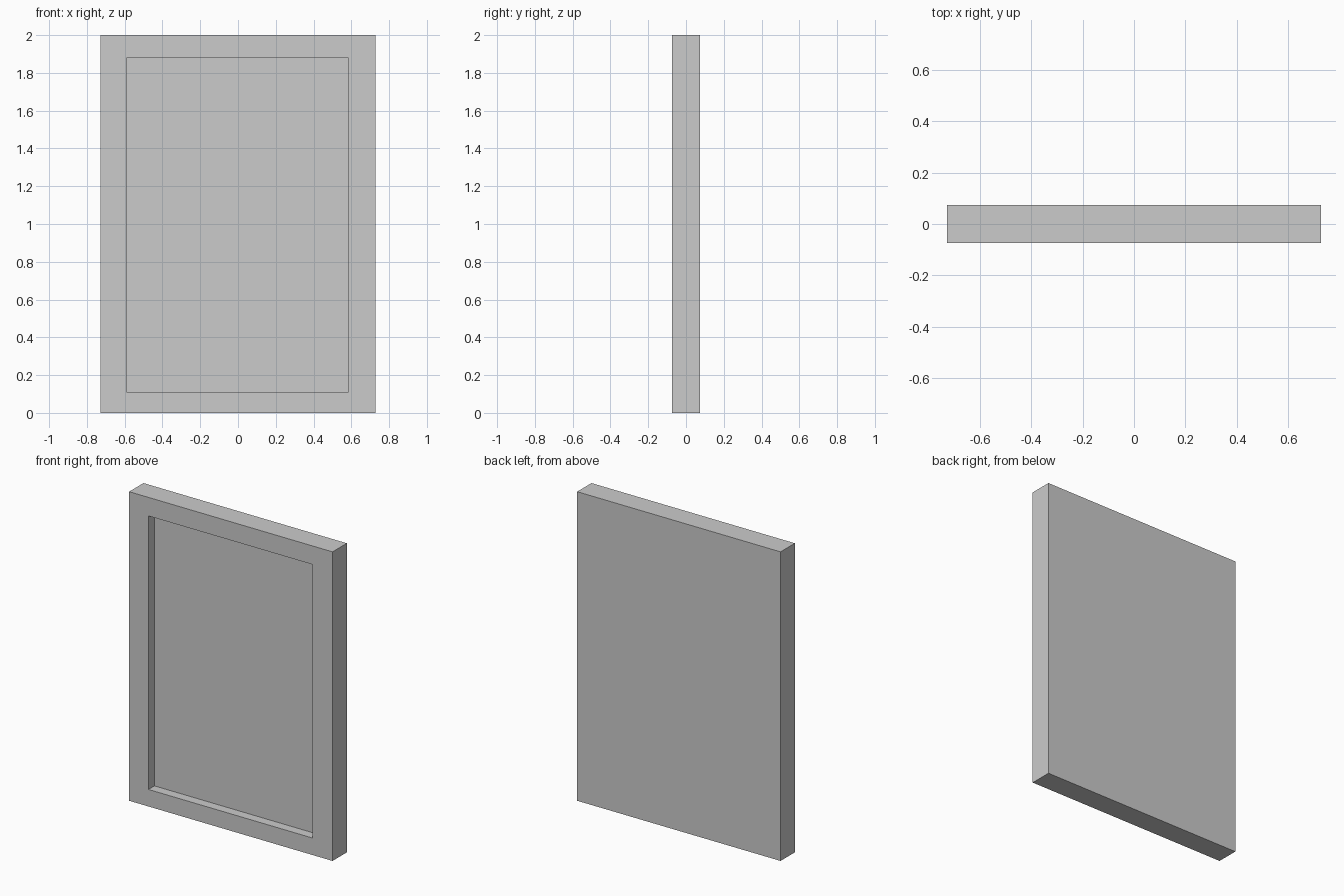
import bpy
import bmesh

if "Cube" in bpy.data.objects:
    bpy.data.objects.remove(bpy.data.objects["Cube"])

W, T, H = 0.728, 0.073, 2.0            # half width, half thickness, height
X0, X1, Z0, Z1 = -0.59, 0.585, 0.11, 1.88  # recess opening
DEPTH = 0.061

# Slab standing on the ground
bm = bmesh.new()
bmesh.ops.create_cube(bm, size=1)
for v in bm.verts:
    v.co = (v.co.x * 2 * W, v.co.y * 2 * T, (v.co.z + 0.5) * H)
bm.normal_update()

# Border on the front face, fitted to the recess opening
front = min(bm.faces, key=lambda f: f.calc_center_median().y)
bmesh.ops.inset_region(bm, faces=[front], thickness=0.1)
for v in front.verts:
    v.co = (X0 if v.co.x < 0 else X1, -T, Z0 if v.co.z < H / 2 else Z1)

# Sink the panel behind the border
panel = bmesh.ops.extrude_discrete_faces(bm, faces=[front])["faces"][0]
bmesh.ops.translate(bm, verts=panel.verts, vec=(0, DEPTH, 0))
bmesh.ops.recalc_face_normals(bm, faces=bm.faces)

mesh = bpy.data.meshes.new("framed_panel")
bm.to_mesh(mesh)
bm.free()
bpy.context.collection.objects.link(bpy.data.objects.new("framed_panel", mesh))
